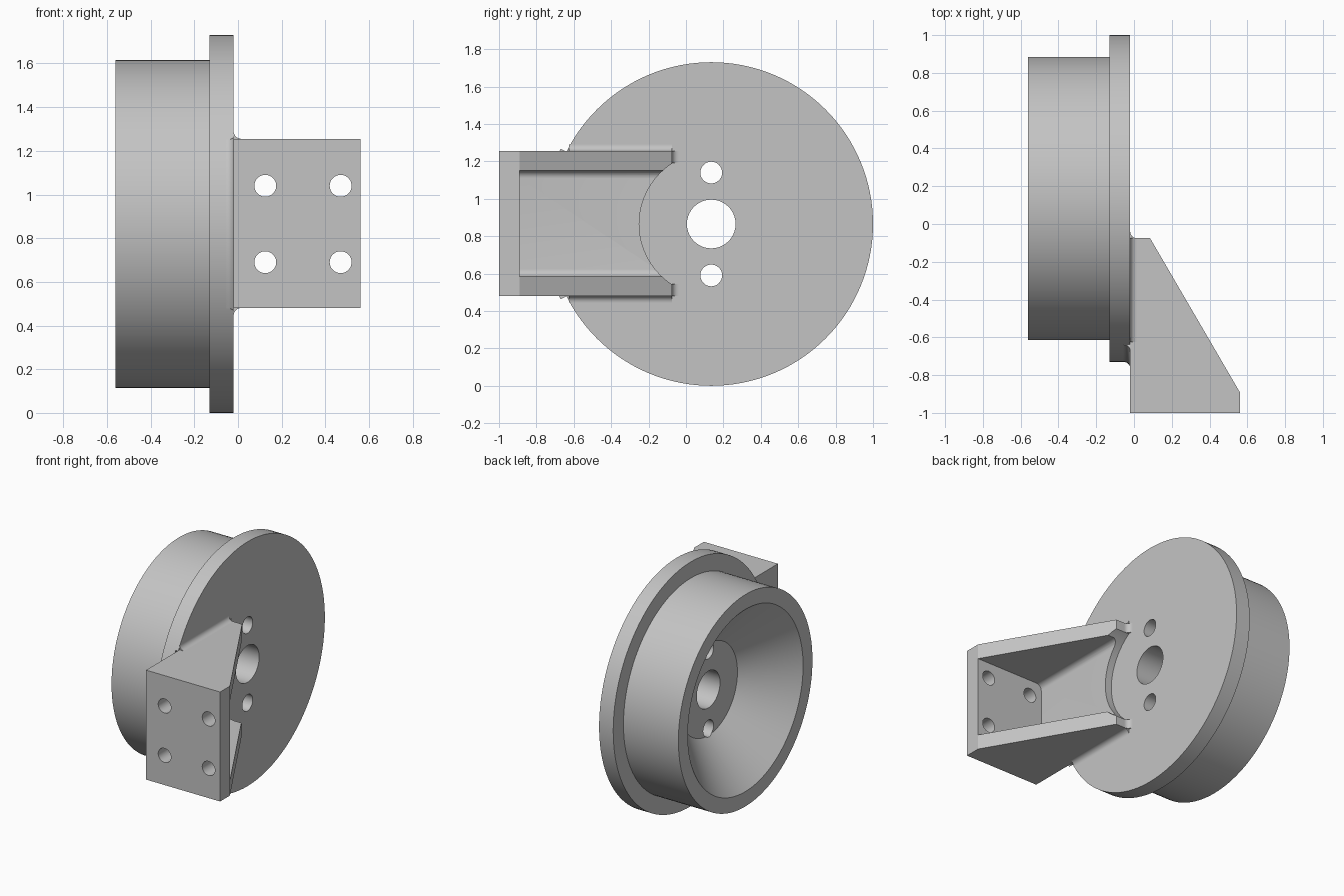
import bpy, bmesh
from math import sin, cos, pi, tau, radians

cube = bpy.data.objects.get("Cube")
if cube:
    bpy.data.objects.remove(cube, do_unlink=True)

CY, CZ = 0.135, 0.865            # wheel axis, running along x
FACE = -0.02                     # flange face that carries the bracket
R_FLANGE = 0.865
Z_LOW, Z_HIGH = 0.48, 1.255      # bracket height range
WALL = 0.105

steel = bpy.data.materials.new("plain grey")
steel.use_nodes = True
GREY = (0.55, 0.55, 0.55, 1)
steel.diffuse_color = GREY
steel.node_tree.nodes["Principled BSDF"].inputs["Base Color"].default_value = GREY


def make(name, bm):
    bmesh.ops.recalc_face_normals(bm, faces=bm.faces)
    mesh = bpy.data.meshes.new(name)
    bm.to_mesh(mesh)
    bm.free()
    mesh.materials.append(steel)
    obj = bpy.data.objects.new(name, mesh)
    bpy.context.collection.objects.link(obj)
    return obj


def prism(name, points, axis, lo, hi):
    """Extrude a 2D outline along an axis."""
    place = {"x": lambda u, v, w: (w, u, v),
             "y": lambda u, v, w: (u, w, v),
             "z": lambda u, v, w: (u, v, w)}[axis]
    bm = bmesh.new()
    ends = [[bm.verts.new(place(u, v, w)) for u, v in points] for w in (lo, hi)]
    for ring in ends:
        bm.faces.new(ring)
    n = len(points)
    for i in range(n):
        j = (i + 1) % n
        bm.faces.new((ends[0][i], ends[0][j], ends[1][j], ends[1][i]))
    return make(name, bm)


def lathe(name, profile, start=0, end=tau, steps=128):
    """Revolve a closed (x, radius) profile around the wheel axis."""
    bm = bmesh.new()
    full = end - start > tau - 0.001
    rings = []
    for k in range(steps if full else steps + 1):
        a = start + (end - start) * k / steps
        rings.append([bm.verts.new((x, CY - r * cos(a), CZ + r * sin(a)))
                      for x, r in profile])
    n = len(profile)
    for k in range(steps):
        a, b = rings[k], rings[(k + 1) % len(rings)]
        for i in range(n):
            j = (i + 1) % n
            bm.faces.new((a[i], a[j], b[j], b[i]))
    if not full:
        bm.faces.new(rings[0])
        bm.faces.new(rings[-1])
    return make(name, bm)


def circle(u, v, r, n=48):
    return [(u + r * cos(tau * i / n), v + r * sin(tau * i / n)) for i in range(n)]


def cove(u, v, su, sv, r, n=8):
    """Concave quarter arc that fills the corner at (u, v)."""
    angles = [pi / 2 * i / n for i in range(n + 1)]
    return [(u + su * r * (1 - sin(t)), v + sv * r * (1 - cos(t))) for t in angles]


def cut(target, cutter):
    mod = target.modifiers.new("cut", "BOOLEAN")
    mod.operation = "DIFFERENCE"
    mod.solver = "EXACT"
    mod.object = cutter
    bpy.context.view_layer.objects.active = target
    bpy.ops.object.modifier_apply(modifier=mod.name)
    bpy.data.objects.remove(cutter, do_unlink=True)


# Flanged wheel with a conical recess and a centre bore
wheel = lathe("flanged_wheel", [
    (FACE, 0.13), (FACE, R_FLANGE), (-0.13, R_FLANGE), (-0.13, 0.75),
    (-0.56, 0.75), (-0.56, 0.645), (-0.27, 0.325), (-0.27, 0.13)])
for side in (-1, 1):
    cut(wheel, prism("pin_hole_cutter", circle(CY, CZ + side * 0.275, 0.058),
                     "x", -0.5, 0.2))

# Bracket: wedge outline, hollowed between the two ribs
bracket = prism("bracket", [(FACE, -1), (0.56, -1), (0.56, -0.89),
                            (0.085, -0.075), (FACE, -0.075)],
                "z", Z_LOW, Z_HIGH)
floor = 0.03
low, high = Z_LOW + WALL, Z_HIGH - WALL
pocket = ([(0.9, low)] + cove(floor, low, 1, 1, 0.04)
          + cove(floor, high, 1, -1, 0.04)[::-1] + [(0.9, high)])
cut(bracket, prism("pocket_cutter", pocket, "y", -0.89, 0.3))
cut(bracket, prism("round_relief_cutter", circle(CY, CZ, 0.385, 128), "x", -0.3, 0.9))
for x in (0.125, 0.47):
    for z in (0.69, 1.04):
        cut(bracket, prism("bolt_hole_cutter", circle(x, z, 0.05), "y", -1.2, -0.8))

# Weld-like fillets between bracket and flange
parts = [wheel, bracket]
R = 0.035
for label, z, side in (("lower", Z_LOW, -1), ("upper", Z_HIGH, 1)):
    parts.append(prism(label + "_rib_fillet",
                       [(FACE, z)] + cove(FACE, z, 1, side, R),
                       "y", -0.625, -0.075))
    parts.append(prism(label + "_rib_end_fillet",
                       [(FACE, -0.075)] + cove(FACE, -0.075, 1, 1, R),
                       "z", *sorted((z, z - side * 0.065))))
span = radians(26.5)
parts.append(lathe("rim_fillet",
                   [(FACE, R_FLANGE)] + cove(FACE, R_FLANGE, -1, 1, R),
                   -span, span, 24))

# Smooth the round faces, keep the edges crisp
bpy.ops.object.select_all(action="DESELECT")
for obj in parts:
    obj.select_set(True)
bpy.context.view_layer.objects.active = wheel
bpy.ops.object.shade_smooth_by_angle(angle=radians(25))
